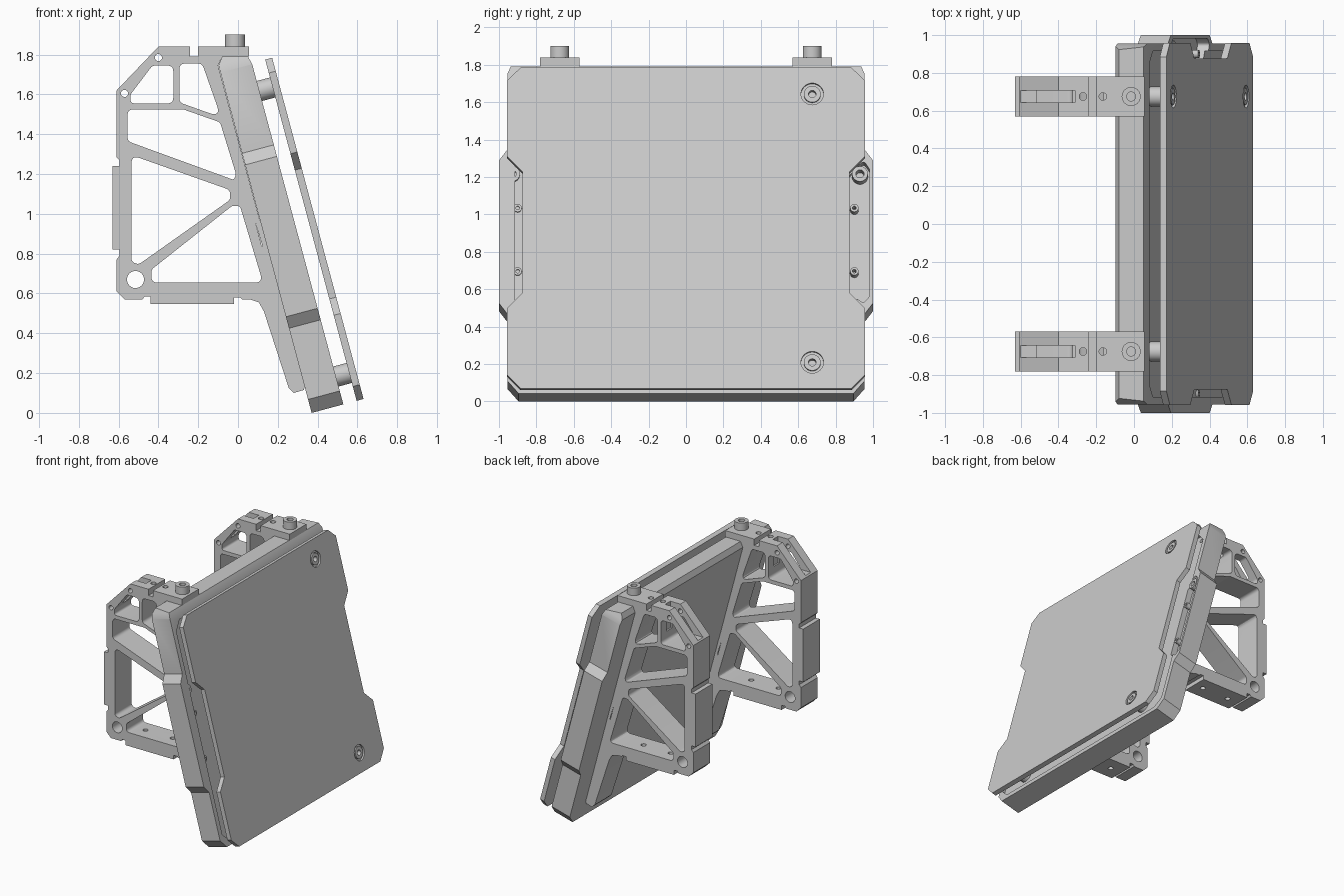
import bpy, bmesh
from math import pi, cos, sin, tan, radians
from mathutils import Matrix, Vector

if "Cube" in bpy.data.objects:
    bpy.data.objects.remove(bpy.data.objects["Cube"])

# Frames: outline (p, q) is drawn in a plane and extruded along e
ALONG_Z = Matrix()
ALONG_Y = Matrix.Rotation(pi / 2, 4, 'X')
ALONG_X = Matrix(((0, 0, 1, 0), (1, 0, 0, 0), (0, 1, 0, 0), (0, 0, 0, 1)))
PANEL = Matrix.Translation((0.37, 0, 0)) @ Matrix.Rotation(radians(-15), 4, 'Y') @ ALONG_X


def circle(x, y, r, n=32):
    return [(x + r * cos(2 * pi * i / n), y + r * sin(2 * pi * i / n)) for i in range(n)]


def rect(x0, y0, x1, y1):
    return [(x0, y0), (x1, y0), (x1, y1), (x0, y1)]


def rounded(pts, r, seg=6):
    out, n = [], len(pts)
    for i in range(n):
        p = Vector(pts[i])
        a, b = Vector(pts[i - 1]) - p, Vector(pts[(i + 1) % n]) - p
        t = min(r / max(tan(a.angle(b) / 2), 0.05), 0.45 * a.length, 0.45 * b.length)
        s, e = p + a.normalized() * t, p + b.normalized() * t
        for k in range(seg + 1):
            f = k / seg
            q = s * (1 - f) ** 2 + p * 2 * f * (1 - f) + e * f * f
            out.append((q.x, q.y))
    return out


def mirrored(half):
    return half + [(-x, y) for x, y in reversed(half)]


def prism(name, loops, e0, e1, frame):
    cu = bpy.data.curves.new(name, 'CURVE')
    cu.dimensions, cu.fill_mode, cu.extrude = '2D', 'BOTH', (e1 - e0) / 2
    for loop in loops:
        s = cu.splines.new('POLY')
        s.points.add(len(loop) - 1)
        for pt, (x, y) in zip(s.points, loop):
            pt.co = (x, y, 0, 1)
        s.use_cyclic_u = True
    tmp = bpy.data.objects.new(name + "_curve", cu)
    bpy.context.collection.objects.link(tmp)
    dg = bpy.context.evaluated_depsgraph_get()
    me = bpy.data.meshes.new_from_object(tmp.evaluated_get(dg))
    bpy.data.objects.remove(tmp)
    bm = bmesh.new()
    bm.from_mesh(me)
    bmesh.ops.remove_doubles(bm, verts=bm.verts, dist=1e-5)
    bm.transform(frame @ Matrix.Translation((0, 0, (e0 + e1) / 2)))
    bmesh.ops.recalc_face_normals(bm, faces=bm.faces)
    bm.to_mesh(me)
    bm.free()
    ob = bpy.data.objects.new(name, me)
    bpy.context.collection.objects.link(ob)
    return ob


def cut(ob, loops, e0, e1, frame, op='DIFFERENCE'):
    c = prism("cutter", loops, e0, e1, frame)
    c.hide_render = True
    m = ob.modifiers.new("cut", 'BOOLEAN')
    m.operation, m.solver, m.object = op, 'EXACT', c
    bpy.context.view_layer.objects.active = ob
    bpy.ops.object.modifier_apply(modifier=m.name)
    bpy.data.objects.remove(c)


# Tray: chamfered slab with side bulges, top trimmed level
tray = prism("tray", [mirrored([
    (0.895, 0), (0.955, 0.07), (0.955, 0.44), (1.0, 0.5), (1.0, 1.29),
    (0.955, 1.35), (0.955, 1.77), (0.9, 1.9)])], 0, 0.165, PANEL)
cut(tray, [[(-0.6, -0.2), (0.8, -0.2), (0.3, 1.34), (0.05, 1.79), (-0.08, 1.79), (-0.3, 1.24)]],
    -1.2, 1.2, ALONG_Y, 'INTERSECT')
# shallow recess inside the front rim
cut(tray, [mirrored([(0.85, 0.04), (0.915, 0.1), (0.915, 1.66), (0.85, 1.73)])], 0.145, 0.2, PANEL)
corners = [(y, u) for y in (-0.675, 0.675) for u in (0.145, 1.63)]
for s in (-1, 1):
    # pocket in each side bulge
    cut(tray, [rounded([(s * 0.86, 0.56), (s * 0.95, 0.5), (s * 0.982, 0.54), (s * 0.982, 1.24),
                        (s * 0.95, 1.29), (s * 0.86, 1.2)], 0.02)], 0.1, 0.2, PANEL)
    # hardware in the pocket
    prism("pocket_boss", [circle(s * 0.93, 1.217, 0.042), circle(s * 0.93, 1.217, 0.022)], 0.09, 0.162, PANEL)
    for u in (0.68, 1.03):
        prism("pocket_screw", [circle(s * 0.9, u, 0.022, 20), circle(s * 0.9, u, 0.01, 20)], 0.09, 0.155, PANEL)
# rim screw holes along the upper edge
cut(tray, [circle(y, 1.68, 0.018, 16) for y in (-0.87, -0.49, 0.49, 0.87)], 0.12, 0.2, PANEL)

# Front plate with side notches, framed groove and screw seats
plate = prism("front_plate", [mirrored([
    (0.885, 0), (0.957, 0.075), (0.957, 0.445), (0.875, 0.53), (0.875, 1.2),
    (0.957, 1.285), (0.957, 1.705), (0.885, 1.775)])], 0.234, 0.27, PANEL)
cut(plate, [rounded(rect(-0.595, 0.373, 0.595, 1.408), 0.1, 10),
            rounded(rect(-0.55, 0.414, 0.55, 1.366), 0.06, 10)], 0.262, 0.3, PANEL)
cut(plate, [circle(y, u, 0.06) for y, u in corners], 0.255, 0.3, PANEL)
cut(plate, [circle(y, u, 0.02) for y, u in corners], 0.2, 0.3, PANEL)

# Standoffs and screw heads
for y, u in corners:
    prism("standoff", [circle(y, u, 0.052)], 0.14, 0.236, PANEL)
    prism("screw_head", [circle(y, u, 0.045), circle(y, u, 0.02)], 0.25, 0.268, PANEL)

# Rear bracket: side profile with truss windows
outline = [
    (-0.61, 1.62), (-0.40, 1.84), (-0.24, 1.84), (-0.24, 1.79), (-0.20, 1.79), (-0.20, 1.84),
    (0.055, 1.84), (0.055, 1.79), (-0.08, 1.79), (-0.10, 1.745), (0.335, 0.13), (0.33, 0.115),
    (0.28, 0.10), (0.255, 0.125), (0.13, 0.51), (0.105, 0.555), (0.06, 0.57), (0.02, 0.57),
    (0.01, 0.58), (-0.02, 0.58), (-0.02, 0.548), (-0.44, 0.548), (-0.44, 0.585), (-0.47, 0.585),
    (-0.48, 0.57), (-0.57, 0.57), (-0.61, 0.61), (-0.61, 0.77), (-0.595, 0.79), (-0.595, 0.82),
    (-0.63, 0.82), (-0.63, 1.24), (-0.595, 1.24), (-0.595, 1.27), (-0.61, 1.285)]
windows = [
    [(-0.54, 1.555), (-0.54, 1.60), (-0.43, 1.745), (-0.325, 1.745), (-0.325, 1.555)],
    [(-0.295, 1.755), (-0.18, 1.755), (-0.085, 1.485), (-0.295, 1.56)],
    [(-0.555, 1.525), (-0.555, 1.365), (-0.02, 1.17), (-0.01, 1.20), (-0.09, 1.46), (-0.275, 1.525)],
    [(-0.535, 1.295), (-0.04, 1.12), (-0.04, 1.07), (-0.50, 0.745), (-0.535, 0.76)],
    [(-0.435, 0.72), (-0.03, 1.04), (0.01, 1.04), (0.125, 0.655), (-0.435, 0.655)]]
slot = [(0.085, 0.965), (0.115, 0.965), (0.15, 0.835), (0.12, 0.835)]
bracket = prism("rear_bracket", [outline] + [rounded(w, 0.03) for w in windows] + [
    slot, circle(-0.515, 0.67, 0.043), circle(-0.57, 1.605, 0.018, 20),
    circle(-0.40, 1.785, 0.018, 20)], -0.105, 0.105, ALONG_Y)
# fork slot through the sloped bar, then bolt holes
cut(bracket, [rect(-0.7, 1.63, -0.312, 1.95)], -0.033, 0.033, ALONG_Y)
cut(bracket, [circle(x, 0, 0.02, 20) for x in (-0.27, -0.165)], 1.7, 1.95, ALONG_Z)
cut(bracket, [circle(0, z, 0.02, 20) for z in (0.88, 0.98, 1.08, 1.18)], -0.7, -0.5, ALONG_X)
cut(bracket, [circle(x, 0, 0.02, 20) for x in (-0.34, -0.10)], 0.5, 0.7, ALONG_Z)

# Top knob of the bracket
knob = prism("top_knob", [circle(-0.015, 0, 0.05), circle(-0.015, 0, 0.024)], 1.80, 1.90, ALONG_Z)
for part in (bracket, knob):
    twin = part.copy()
    bpy.context.collection.objects.link(twin)
    part.location.y, twin.location.y = 0.675, -0.675

# Shading
bpy.ops.object.select_all(action='DESELECT')
for ob in bpy.context.scene.objects:
    ob.select_set(True)
bpy.context.view_layer.objects.active = tray
bpy.ops.object.shade_smooth_by_angle(angle=radians(25))
